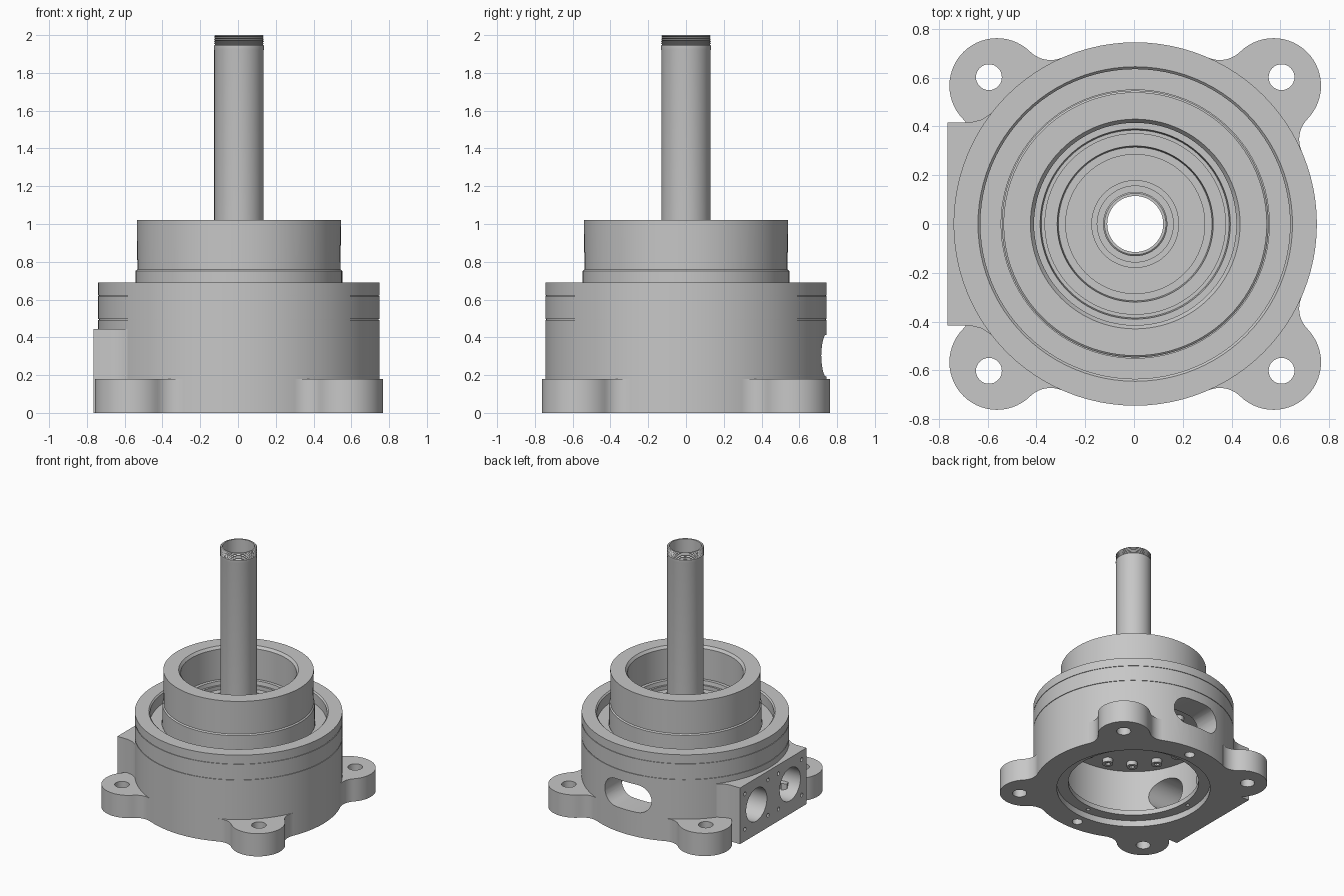
import bpy, bmesh
from math import sin, cos, pi, radians, atan2, acos, hypot
from mathutils import Matrix, Vector

old = bpy.data.objects.get("Cube")
if old:
    bpy.data.objects.remove(old, do_unlink=True)

grey = bpy.data.materials.new("machined grey")
grey.use_nodes = True
grey.diffuse_color = (0.57, 0.57, 0.57, 1)
grey.node_tree.nodes["Principled BSDF"].inputs["Base Color"].default_value = grey.diffuse_color

AXIS_X = 0.005  # the pad reaches further out than the feet, so the axis sits off centre


def finish(bm, name):
    bmesh.ops.recalc_face_normals(bm, faces=bm.faces[:])
    bmesh.ops.translate(bm, verts=bm.verts[:], vec=(AXIS_X, 0, 0))
    me = bpy.data.meshes.new(name)
    bm.to_mesh(me)
    bm.free()
    me.materials.append(grey)
    ob = bpy.data.objects.new(name, me)
    bpy.context.collection.objects.link(ob)
    return ob


def lathe(name, profile, n=72):
    """Spin a closed (radius, height) profile around z."""
    bm = bmesh.new()
    rings = [[bm.verts.new((r * cos(2 * pi * i / n), r * sin(2 * pi * i / n), z))
              for r, z in profile] for i in range(n)]
    m = len(profile)
    for i in range(n):
        a, b = rings[i], rings[(i + 1) % n]
        for j in range(m):
            k = (j + 1) % m
            bm.faces.new((a[j], b[j], b[k], a[k]))
    return finish(bm, name)


def prism(bm, pts, z0, z1, mat=Matrix()):
    """Add an extruded outline, optionally turned by a matrix."""
    lo = [bm.verts.new(mat @ Vector((x, y, z0))) for x, y in pts]
    hi = [bm.verts.new(mat @ Vector((x, y, z1))) for x, y in pts]
    bm.faces.new(lo[::-1])
    bm.faces.new(hi)
    for i in range(len(pts)):
        j = (i + 1) % len(pts)
        bm.faces.new((lo[i], lo[j], hi[j], hi[i]))


def arc(cx, cy, r, a0, a1, n=12):
    return [(cx + r * cos(a0 + (a1 - a0) * i / n),
             cy + r * sin(a0 + (a1 - a0) * i / n)) for i in range(n + 1)]


def circle(cx, cy, r, n=32):
    return arc(cx, cy, r, 0, 2 * pi, n)[:-1]


def cut(ob, cutter):
    mod = ob.modifiers.new("cut", 'BOOLEAN')
    mod.operation = 'DIFFERENCE'
    mod.solver = 'EXACT'
    mod.object = cutter
    bpy.context.view_layer.objects.active = ob
    bpy.ops.object.modifier_apply(modifier=mod.name)


def groove(r, z, d=0.005):
    return [(r, z - d / 2), (r - d, z - d / 2), (r - d, z + d / 2), (r, z + d / 2)]


R = 0.745

# Main housing with open chamber below and annular channel on top
housing = lathe("main_housing",
                [(0.57, 0), (R, 0)] + groove(R, 0.495) + groove(R, 0.62)
                + [(R, 0.69), (0.645, 0.69), (0.635, 0.68), (0.635, 0.6),
                   (0.55, 0.6), (0.55, 0.09), (0.485, 0.09), (0.485, 0.05), (0.57, 0.05)], 96)

# Raised bearing housing, stepped inside down to the shaft
bearing = lathe("bearing_housing",
                [(0.547, 0.58), (0.547, 0.752), (0.538, 0.76), (0.54, 1.02),
                 (0.43, 1.02), (0.415, 1.0), (0.415, 0.76), (0.39, 0.76),
                 (0.385, 0.73), (0.37, 0.73), (0.37, 0.7), (0.32, 0.7),
                 (0.315, 0.66), (0.285, 0.66), (0.285, 0.64), (0.175, 0.64),
                 (0.175, 0.46), (0.555, 0.46), (0.555, 0.58)], 96)
collar = lathe("shaft_collar",
               [(0.125, 0.46), (0.18, 0.46), (0.18, 0.67), (0.158, 0.67),
                (0.158, 0.7), (0.125, 0.7)], 48)

# Hollow shaft with a threaded tip
thread = []
for i in range(5):
    z = 1.95 + i * 0.01
    thread += [(0.126, z), (0.132, z + 0.005)]
shaft = lathe("hollow_shaft",
              [(0.115, 0.44), (0.131, 0.44), (0.131, 1.92), (0.132, 1.925), (0.132, 1.945)]
              + thread + [(0.126, 2.0), (0.115, 2.0)], 48)
parts = [housing, bearing, collar, shaft]

# Flat connection pad on the right side, flared into the housing
flare = [(-0.77, 0.416), (-0.68, 0.416), (-0.63, 0.428), (-0.59, 0.455)]
bm = bmesh.new()
prism(bm, flare + [(x, -y) for x, y in reversed(flare)], 0, 0.445)
pad = finish(bm, "port_pad")
parts.append(pad)

# Mounting feet: rounded lobe blended to the housing with tangent fillets
c, lobe, fil = 0.567, 0.195, 0.12
dist, far, span = hypot(c, c), R + fil, lobe + fil
swing = acos((far**2 + dist**2 - span**2) / (2 * far * dist))
a = pi / 4 + swing
fx, fy = far * cos(a), far * sin(a)
to_lobe = atan2(c - fy, c - fx)
to_body = a - pi
if to_body > to_lobe:
    to_body -= 2 * pi
half = arc(c, c, lobe, pi / 4, to_lobe + pi, 14)
half += arc(fx, fy, fil, to_lobe, to_body, 10)
half.append((0.7 * cos(a), 0.7 * sin(a)))
outline = half + [(y, x) for x, y in reversed(half[1:])]
for sx, side in ((1, "left"), (-1, "right")):
    for sy, end in ((-1, "front"), (1, "back")):
        bm = bmesh.new()
        prism(bm, [(x * sx, y * sy) for x, y in outline], 0, 0.18)
        foot = finish(bm, f"foot_{end}_{side}")
        bm = bmesh.new()
        prism(bm, circle(0.6 * sx, 0.602 * sy, 0.053), -0.1, 0.3)
        drill = finish(bm, "drill")
        cut(foot, drill)
        bpy.data.objects.remove(drill, do_unlink=True)
        parts.append(foot)

# Openings: two ports with screw holes, a back slot and holes underneath
along_x = Matrix(((0, 0, 1, 0), (1, 0, 0, 0), (0, 1, 0, 0), (0, 0, 0, 1)))
along_y = Matrix(((1, 0, 0, 0), (0, 0, 1, 0), (0, 1, 0, 0), (0, 0, 0, 1)))
bm = bmesh.new()
for y in (-0.21, 0.21):
    prism(bm, circle(y, 0.235, 0.13, 40), -0.9, -0.3, along_x)
    for dy in (-0.145, 0.145):
        for dz in (-0.14, 0.14):
            prism(bm, circle(y + dy, 0.235 + dz, 0.015, 12), -0.9, -0.7, along_x)
slot = arc(0.095, 0.303, 0.11, -pi / 2, pi / 2) + arc(-0.095, 0.303, 0.11, pi / 2, 3 * pi / 2)
prism(bm, slot, 0.35, 0.9, along_y)
for y in (-0.65, 0.65):
    prism(bm, circle(0, y, 0.038, 24), -0.1, 0.12)
for i in range(4):
    prism(bm, circle(0.525 * cos(i * pi / 2), 0.525 * sin(i * pi / 2), 0.015, 12), -0.1, 0.07)
cutter = finish(bm, "opening_cutter")
cut(housing, cutter)
cut(pad, cutter)
bpy.data.objects.remove(cutter, do_unlink=True)


# Socket screws under the chamber ceiling
def bolt_circle(name, r, sides, z0, z1, count=14):
    bm = bmesh.new()
    for i in range(count):
        t = 2 * pi * i / count
        prism(bm, circle(0.42 * cos(t), 0.42 * sin(t), r, sides), z0, z1)
    return finish(bm, name)


screws = bolt_circle("ceiling_screws", 0.04, 20, 0.425, 0.465)
sockets = bolt_circle("socket_cutter", 0.02, 6, 0.4, 0.445)
cut(screws, sockets)
bpy.data.objects.remove(sockets, do_unlink=True)
parts.append(screws)

# Smooth round walls, keep edges crisp
bpy.ops.object.select_all(action='DESELECT')
for ob in parts:
    ob.select_set(True)
bpy.context.view_layer.objects.active = housing
bpy.ops.object.shade_smooth_by_angle(angle=radians(30))
